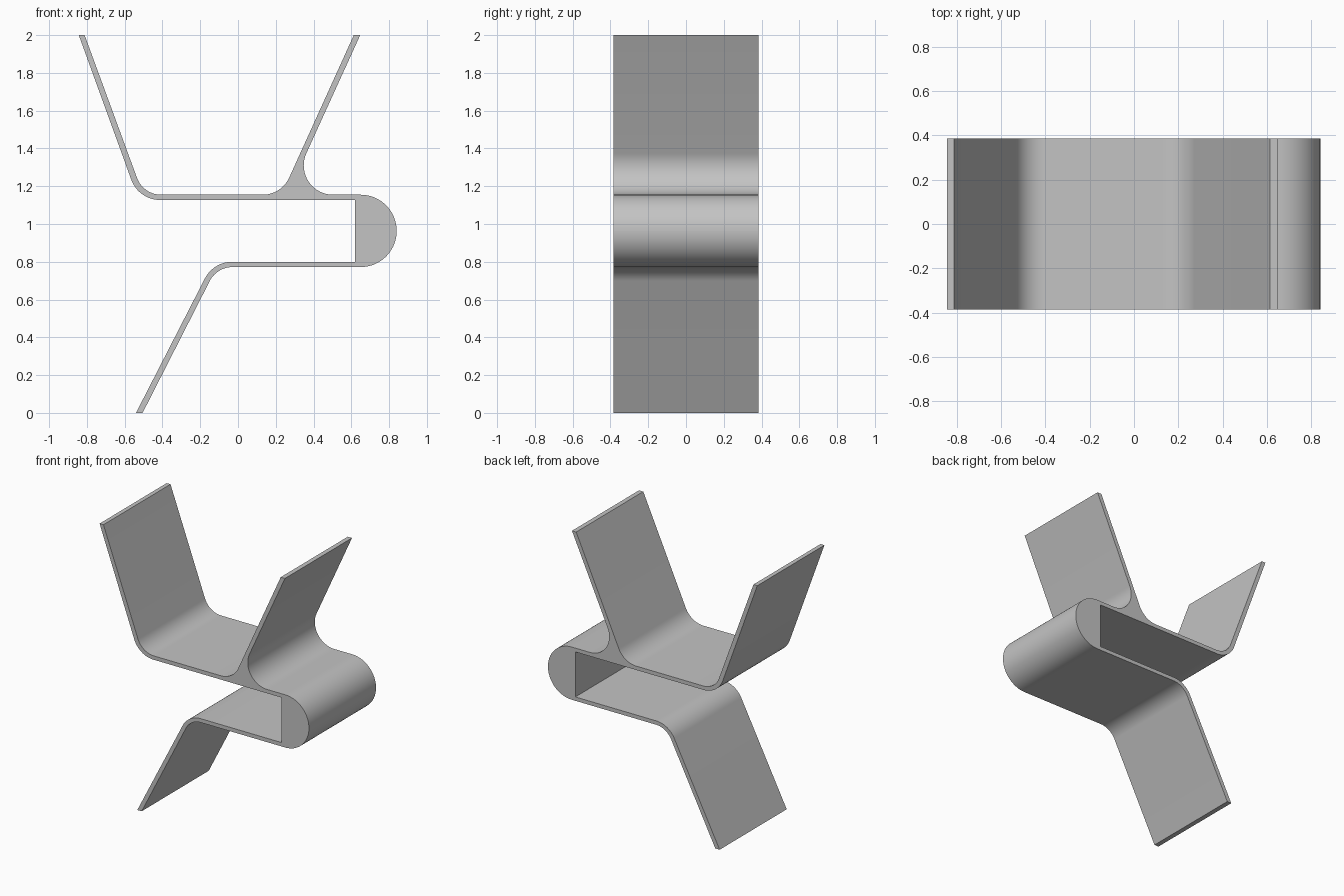
import bpy, bmesh, math
from mathutils import Vector

cube = bpy.data.objects.get("Cube")
if cube:
    bpy.data.objects.remove(cube, do_unlink=True)

HALF_DEPTH = 0.385
SHELF_TOP, SHELF_UNDER = 1.155, 1.127
BASE_TOP, BASE_UNDER = 0.80, 0.772
NOSE_R = (SHELF_TOP - BASE_UNDER) / 2 - 0.0005


def rounded(corners, steps=18):
    """Turn (x, z, radius) corners into a closed outline with tangent arcs."""
    points = []
    for i, (x, z, r) in enumerate(corners):
        c = Vector((x, z))
        if r == 0:
            points.append(c)
            continue
        to_prev = (Vector(corners[i - 1][:2]) - c).normalized()
        to_next = (Vector(corners[(i + 1) % len(corners)][:2]) - c).normalized()
        half = to_prev.angle(to_next) / 2
        trim = r / math.tan(half)
        centre = c + (to_prev + to_next).normalized() * r / math.sin(half)
        start = c + to_prev * trim - centre
        end = c + to_next * trim - centre
        sweep = math.pi - 2 * half
        for k in range(steps + 1):
            t = k / steps
            points.append(centre + (start * math.sin((1 - t) * sweep)
                                    + end * math.sin(t * sweep)) / math.sin(sweep))
    return points


# Cross-section, counter-clockwise seen from the front
outline = rounded([
    # lower leg and underside
    (-0.54, 0, 0), (-0.505, 0, 0), (-0.112, BASE_UNDER, 0.135),
    # rounded nose
    (0.84, BASE_UNDER, NOSE_R), (0.84, SHELF_TOP, NOSE_R),
    # right wing with a fillet on each side
    (0.262, SHELF_TOP, 0.155), (0.647, 2, 0), (0.613, 2, 0),
    (0.23, SHELF_TOP, 0.155),
    # left wing
    (-0.502, SHELF_TOP, 0.136), (-0.812, 2, 0), (-0.843, 2, 0),
    (-0.526, SHELF_UNDER, 0.163),
    # open slot
    (0.62, SHELF_UNDER, 0), (0.62, BASE_TOP, 0), (-0.13, BASE_TOP, 0.163),
])

# Extrude the section through the depth
bm = bmesh.new()
face = bm.faces.new([bm.verts.new((p.x, -HALF_DEPTH, p.y)) for p in outline])
extruded = bmesh.ops.extrude_face_region(bm, geom=[face], use_keep_orig=True)
verts = [g for g in extruded["geom"] if isinstance(g, bmesh.types.BMVert)]
bmesh.ops.translate(bm, verts=verts, vec=(0, 2 * HALF_DEPTH, 0))
bmesh.ops.recalc_face_normals(bm, faces=bm.faces)
mesh = bpy.data.meshes.new("winged_bracket")
bm.to_mesh(mesh)
bm.free()

bracket = bpy.data.objects.new("winged_bracket", mesh)
bpy.context.collection.objects.link(bracket)

# Plain grey finish
grey = bpy.data.materials.new("plain_grey")
grey.use_nodes = True
colour = (0.55, 0.55, 0.55, 1)
grey.diffuse_color = colour
grey.node_tree.nodes["Principled BSDF"].inputs["Base Color"].default_value = colour
mesh.materials.append(grey)

bpy.ops.object.select_all(action="DESELECT")
bracket.select_set(True)
bpy.context.view_layer.objects.active = bracket
bpy.ops.object.shade_smooth_by_angle(angle=math.radians(20))
